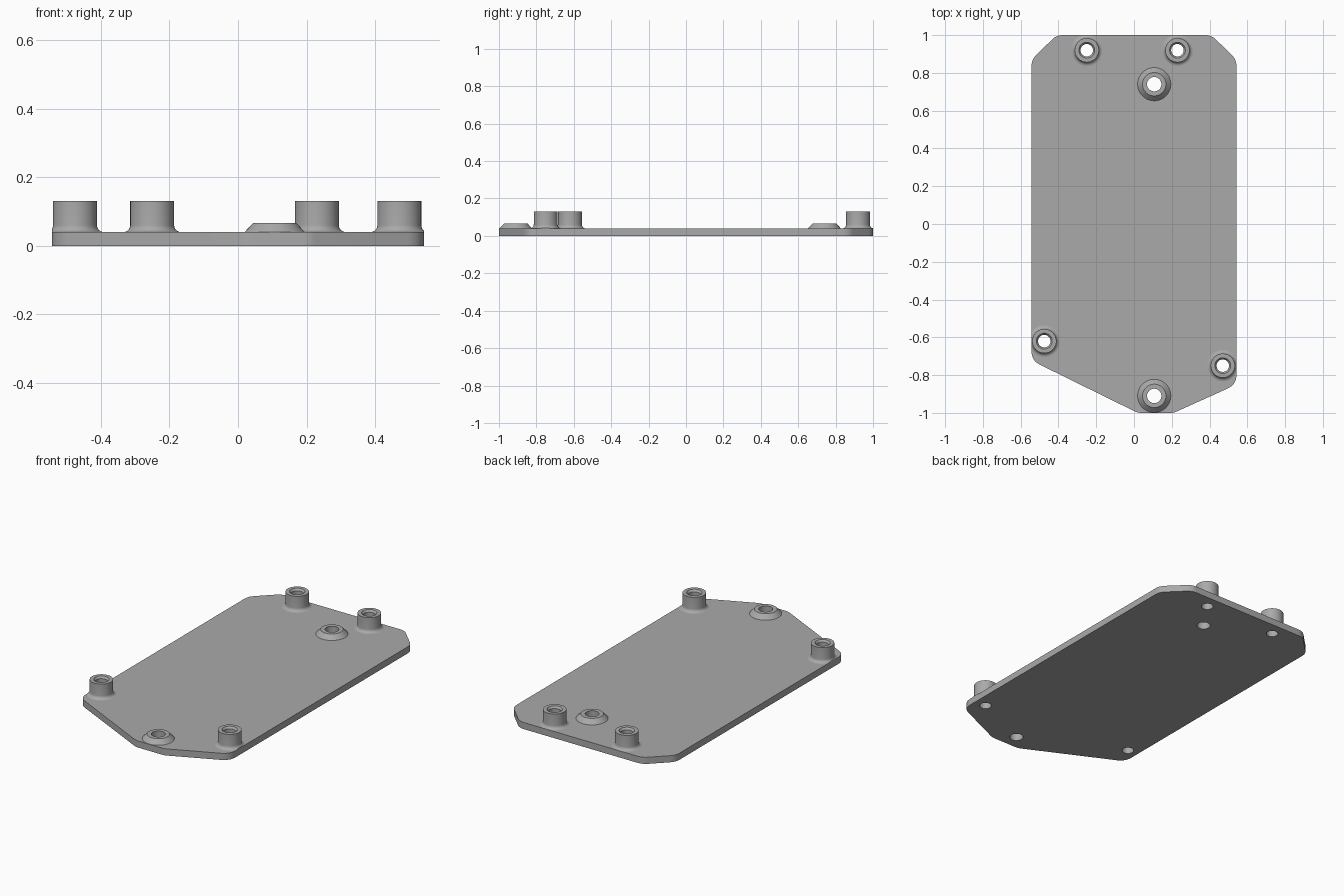
import bpy, bmesh, math
from mathutils import Vector

cube = bpy.data.objects.get("Cube")
if cube:
    bpy.data.objects.remove(cube, do_unlink=True)

THICK = 0.04
HALF_X = 0.5425
SEGMENTS = 48

grey = bpy.data.materials.new("plain_grey")
grey.use_nodes = True
COLOUR = (0.4, 0.4, 0.4, 1)
grey.diffuse_color = COLOUR
grey.node_tree.nodes["Principled BSDF"].inputs["Base Color"].default_value = COLOUR


def make_object(name, bm):
    bmesh.ops.recalc_face_normals(bm, faces=bm.faces)
    mesh = bpy.data.meshes.new(name)
    bm.to_mesh(mesh)
    bm.free()
    obj = bpy.data.objects.new(name, mesh)
    bpy.context.collection.objects.link(obj)
    mesh.materials.append(grey)
    return obj


def smooth(obj):
    bpy.ops.object.select_all(action="DESELECT")
    obj.select_set(True)
    bpy.context.view_layer.objects.active = obj
    bpy.ops.object.shade_smooth_by_angle(angle=math.radians(30))


def round_corners(corners, radius, steps=8):
    """Replace each sharp corner with a tangent curve."""
    points = []
    for i, corner in enumerate(corners):
        p = Vector(corner)
        a = (Vector(corners[i - 1]) - p).normalized()
        b = (Vector(corners[(i + 1) % len(corners)]) - p).normalized()
        setback = radius / math.tan(a.angle(b) / 2)
        start, end = p + a * setback, p + b * setback
        for k in range(steps + 1):
            t = k / steps
            points.append(start * (1 - t) ** 2 + p * 2 * t * (1 - t) + end * t ** 2)
    return points


def prism(name, outline, low, high):
    bm = bmesh.new()
    base = bm.faces.new([bm.verts.new((p.x, p.y, low)) for p in outline])
    top = bmesh.ops.extrude_face_region(bm, geom=[base])["geom"]
    verts = [v for v in top if isinstance(v, bmesh.types.BMVert)]
    bmesh.ops.translate(bm, verts=verts, vec=(0, 0, high - low))
    return make_object(name, bm)


def circle(centre, radius):
    angles = [math.tau * i / SEGMENTS for i in range(SEGMENTS)]
    return [Vector((centre[0] + radius * math.cos(a), centre[1] + radius * math.sin(a)))
            for a in angles]


def lathe(name, centre, profile):
    """Spin a radius/height profile and trim it to the plate edges."""
    bm = bmesh.new()
    rings = []
    for r, z in profile:
        rings.append([bm.verts.new((max(-HALF_X, min(HALF_X, p.x)),
                                    max(-1, min(1, p.y)), z))
                      for p in circle(centre, r)])
    for lower, upper in zip(rings, rings[1:]):
        for i in range(SEGMENTS):
            j = (i + 1) % SEGMENTS
            bm.faces.new((lower[i], lower[j], upper[j], upper[i]))
    obj = make_object(name, bm)
    smooth(obj)
    return obj


# Profiles: tall standoff with a filleted foot, and low conical boss
FOOT = 0.02
fillet = [(0.064 + FOOT * (1 - math.sin(a)), THICK + FOOT * (1 - math.cos(a)))
          for a in [math.pi / 2 * k / 6 for k in range(7)]]
standoff_profile = fillet + [(0.064, 0.13), (0.042, 0.13), (0.033, 0.118), (0.033, THICK)]
boss_profile = [(0.088, THICK), (0.062, 0.067), (0.038, 0.067), (0.038, THICK)]

parts = {
    "back_right_standoff": ((-0.25, 0.92), standoff_profile),
    "back_left_standoff": ((0.23, 0.92), standoff_profile),
    "front_right_standoff": ((-0.475, -0.62), standoff_profile),
    "front_left_standoff": ((0.47, -0.75), standoff_profile),
    "back_boss": ((0.107, 0.74), boss_profile),
    "front_boss": ((0.107, -0.91), boss_profile),
}

# Base plate with rounded corners
corners = [(-0.41, 1), (-HALF_X, 0.87), (-HALF_X, -0.723), (0.02, -1),
           (0.21, -1), (HALF_X, -0.85), (HALF_X, 0.87), (0.41, 1)]
plate = prism("base_plate", round_corners(corners, 0.08), 0, THICK)

# Raised parts and the holes through the plate below them
for name, (centre, profile) in parts.items():
    lathe(name, centre, profile)
    cutter = prism(name + "_hole_cutter", circle(centre, profile[-1][0]), -0.1, 0.1)
    cutter.hide_render = True
    cutter.hide_set(True)
    cut = plate.modifiers.new(name + "_hole", "BOOLEAN")
    cut.operation = "DIFFERENCE"
    cut.solver = "EXACT"
    cut.object = cutter
smooth(plate)
